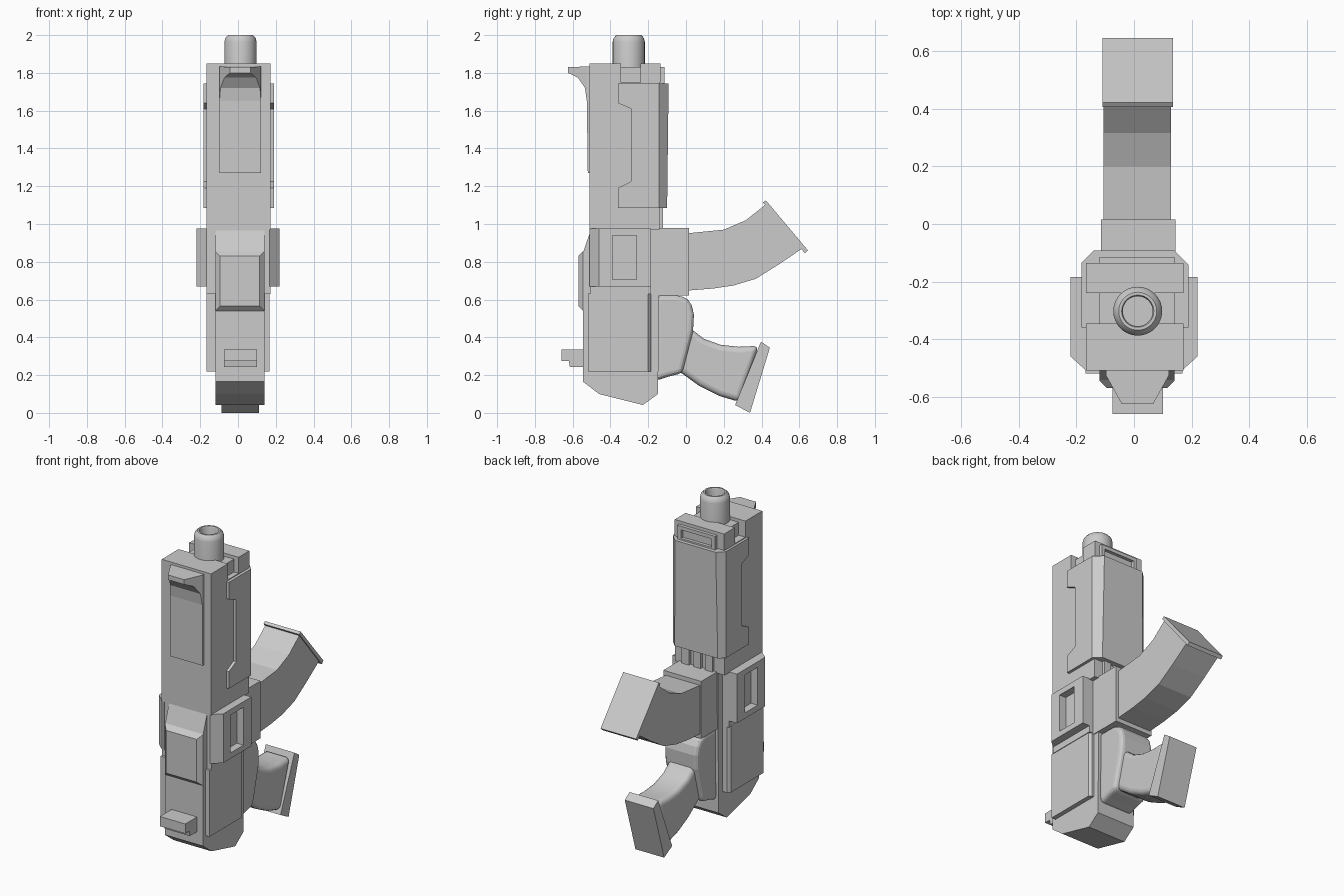
import bpy, bmesh, math
from mathutils import Vector

if "Cube" in bpy.data.objects:
    bpy.data.objects.remove(bpy.data.objects["Cube"])

C = 0.01  # centre line of the core parts


def finish(name, bm):
    bmesh.ops.recalc_face_normals(bm, faces=bm.faces)
    me = bpy.data.meshes.new(name)
    bm.to_mesh(me)
    bm.free()
    ob = bpy.data.objects.new(name, me)
    bpy.context.collection.objects.link(ob)
    return ob


def prism(name, pts, x0, x1, cuts=()):
    """Extrude a (y, z) profile along x, then slice off chamfers (point, normal)."""
    bm = bmesh.new()
    f = bm.faces.new([bm.verts.new((x0, y, z)) for y, z in pts])
    r = bmesh.ops.extrude_face_region(bm, geom=[f])
    vs = [v for v in r['geom'] if isinstance(v, bmesh.types.BMVert)]
    bmesh.ops.translate(bm, verts=vs, vec=(x1 - x0, 0, 0))
    for co, no in cuts:
        g = bm.verts[:] + bm.edges[:] + bm.faces[:]
        r = bmesh.ops.bisect_plane(bm, geom=g, dist=1e-5, plane_co=Vector(co),
                                   plane_no=Vector(no).normalized(), clear_outer=True)
        es = [e for e in r['geom_cut'] if isinstance(e, bmesh.types.BMEdge)]
        if es:
            bmesh.ops.contextual_create(bm, geom=es)
    return finish(name, bm)


def box(name, x0, x1, y0, y1, z0, z1, cuts=()):
    return prism(name, [(y0, z0), (y1, z0), (y1, z1), (y0, z1)], x0, x1, cuts)


def subtract(ob, cutter):
    m = ob.modifiers.new('opening', 'BOOLEAN')
    m.operation, m.solver, m.object = 'DIFFERENCE', 'EXACT', cutter
    cutter.hide_render = True
    cutter.hide_set(True)


def bevel(ob, w, seg=3):
    m = ob.modifiers.new('bevel', 'BEVEL')
    m.width, m.segments, m.limit_method, m.angle_limit = w, seg, 'ANGLE', math.radians(50)


def smooth(ob, angle=35):
    bpy.ops.object.select_all(action='DESELECT')
    ob.select_set(True)
    bpy.context.view_layer.objects.active = ob
    bpy.ops.object.shade_smooth_by_angle(angle=math.radians(angle))


def mirror(ob):
    ob.modifiers.new('mirror', 'MIRROR')


# upper housing with a stepped muzzle end
box('upper_housing', -.167, .172, -.51, -.14, .97, 1.75)
box('muzzle_front_block', -.167, .172, -.51, -.345, 1.75, 1.85)
box('muzzle_middle_block', -.12, .14, -.345, -.24, 1.75, 1.83)
box('muzzle_rear_block', -.167, .172, -.24, -.135, 1.75, 1.85)
frame = box('muzzle_rear_frame', C - .13, C + .13, -.2, -.115, 1.65, 1.83)
subtract(frame, box('frame_cutter', C - .105, C + .105, -.15, -.05, 1.755, 1.808))

# barrel, revolved and hollow
bm = bmesh.new()
prof = [(.085, 1.7), (.085, 1.965), (.08, 1.985), (.066, 2), (.056, 2), (.052, 1.99), (.052, 1.86), (0, 1.86)]
vs = [bm.verts.new((.013 + r, -.303, z)) for r, z in prof]
es = [bm.edges.new(p) for p in zip(vs, vs[1:])]
bmesh.ops.spin(bm, geom=vs + es, cent=(.013, -.303, 0), axis=(0, 0, 1), angle=2 * math.pi, steps=32)
bmesh.ops.remove_doubles(bm, verts=bm.verts, dist=1e-4)
smooth(finish('barrel', bm))

# hand guard wrapped around the back, with notched sides and chamfered corners
prism('hand_guard', [(-.36, 1.745), (-.092, 1.745), (-.1, 1.085), (-.36, 1.085), (-.36, 1.19),
                     (-.29, 1.225), (-.29, 1.61), (-.36, 1.64)], -.182, .19,
      [((s * .186, -.138, 0), (s, 1, 0)) for s in (-1, 1)])
for i, x in enumerate((-.07, .01, .09)):
    box(f'guard_rail_{i}', x - .025, x + .025, -.16, -.122, .95, 1.12)

# front sight with its long base plate
prism('front_sight', [(-.50, 1.835), (-.625, 1.83), (-.625, 1.80), (-.572, 1.775), (-.535, 1.72), (-.525, 1.65),
                      (-.52, 1.27), (-.50, 1.27)], -.098, .122,
      [((.012 + s * .11, -.525, 0), (s * .1, -.055, 0)) for s in (-1, 1)])

# middle receiver with windowed side plates
box('middle_receiver', -.167, .172, -.505, -.185, .63, .99)
plate = box('side_plate', .15, .221, -.51, -.185, .67, .975, [((.221, -.46, 0), (1, -1.1, 0))])
subtract(plate, box('window_cutter', .175, .3, -.388, -.262, .705, .94))
mirror(plate)

# lower receiver core and side panels
prism('lower_receiver', [(-.545, .165), (-.46, .10), (-.228, .042), (-.148, .10), (-.14, .98), (-.5, .98),
                         (-.545, .85)], C - .13, C + .13)
mirror(box('lower_side_panel', .1, .168, -.52, -.185, .22, .632, [((.168, -.2, 0), (1, 1, 0))]))

# raised front plate with bevelled rim
box('front_raised_plate', C - .13, C + .13, -.57, -.5, .535, .86,
    [((C + s * .13, -.545, 0), (s, -1, 0)) for s in (-1, 1)]
    + [((0, -.54, .535 if s < 0 else .86), (0, -1, s)) for s in (-1, 1)])

# rear sight
prism('rear_sight', [(-.66, .335), (-.53, .335), (-.53, .243), (-.615, .243), (-.62, .275), (-.66, .275)],
      -.075, .1)

# magazine well, curved magazine and its base
box('magazine_well', -.115, .145, -.2, .015, .622, .978)
prism('magazine', [(0, .95), (.2, .97), (.317, 1.02), (.43, 1.11), (.615, .87), (.49, .785), (.37, .71),
                   (.25, .674), (.14, .658), (0, .647)], -.106, .128)
prism('magazine_base', [(.407, 1.114), (.423, 1.125), (.646, .86), (.63, .844)], -.11, .135)

# grip hub, curved grip and grip cap
hub = prism('grip_hub', [(-.16, .17), (-.10, .19), (-.02, .21), (.037, .43), (.042, .52), (.03, .57),
                         (.01, .6), (-.02, .615), (-.05, .622), (-.16, .622)], C - .115, C + .115)
bevel(hub, .025)
grip = prism('grip', [(-.05, .215), (-.02, .208), (.07, .143), (.175, .09), (.285, .057), (.385, .355),
                      (.28, .35), (.185, .36), (.095, .392), (.04, .435), (-.05, .45)], C - .09, C + .09)
bevel(grip, .03, 4)
smooth(grip)
prism('grip_cap', [(.397, .377), (.444, .345), (.339, 0), (.26, .042)], -.087, .11)
